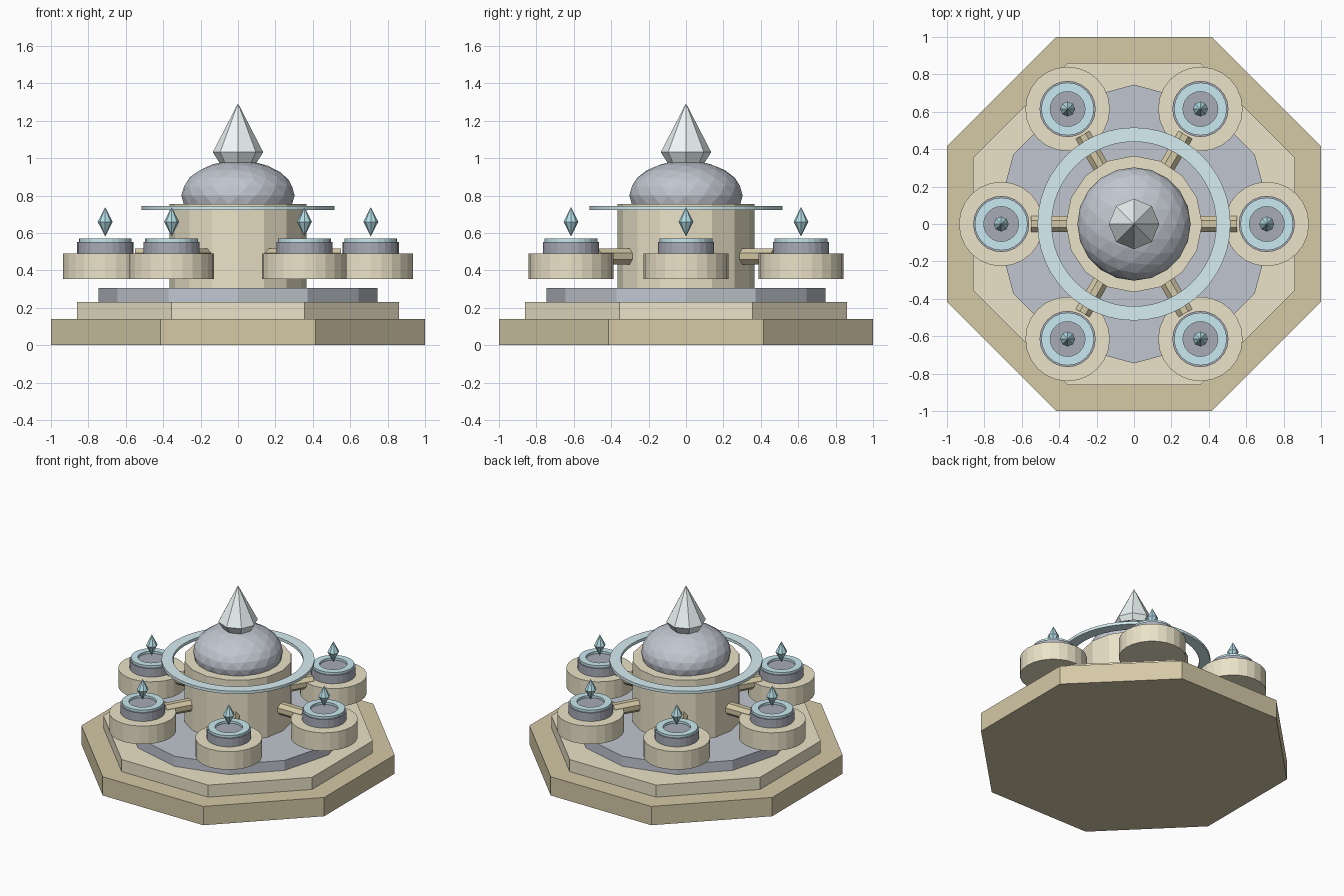
import bpy, bmesh
from math import sin, cos, pi
from mathutils import Matrix, Vector

if "Cube" in bpy.data.objects:
    bpy.data.objects.remove(bpy.data.objects["Cube"])


def mat(name, r, g, b):
    m = bpy.data.materials.new(name)
    m.diffuse_color = (r, g, b, 1)
    m.use_nodes = True
    m.node_tree.nodes["Principled BSDF"].inputs["Base Color"].default_value = m.diffuse_color
    return m


BRONZE = mat("bronze", 0.66, 0.58, 0.38)
SAND = mat("sand", 0.83, 0.77, 0.58)
SLATE = mat("slate", 0.53, 0.56, 0.62)
DARK = mat("dark_slate", 0.39, 0.41, 0.47)
CYAN = mat("cyan", 0.57, 0.81, 0.87)
PALE_CYAN = mat("pale_cyan", 0.67, 0.85, 0.88)
TEAL = mat("teal_crystal", 0.45, 0.72, 0.79)
PALE = mat("pale_crystal", 0.86, 0.94, 0.94)


def finish(name, bm, material, matrix=Matrix()):
    bmesh.ops.recalc_face_normals(bm, faces=bm.faces)
    me = bpy.data.meshes.new(name)
    bm.to_mesh(me)
    bm.free()
    me.materials.append(material)
    ob = bpy.data.objects.new(name, me)
    ob.matrix_world = matrix
    bpy.context.collection.objects.link(ob)
    return ob


def lathe(name, profile, sides, material, matrix=Matrix(), closed=False, turn=0.0):
    """Revolve (radius, z) points; closed makes a ring, otherwise ends are capped."""
    bm = bmesh.new()
    rings = []
    for r, z in profile:
        if r == 0:
            rings.append([bm.verts.new((0, 0, z))] * sides)
        else:
            angles = [turn + 2 * pi * i / sides for i in range(sides)]
            rings.append([bm.verts.new((r * cos(a), r * sin(a), z)) for a in angles])
    pairs = list(zip(rings, rings[1:]))
    if closed:
        pairs.append((rings[-1], rings[0]))
    for a, b in pairs:
        for i in range(sides):
            j = (i + 1) % sides
            bm.faces.new(list(dict.fromkeys((a[i], a[j], b[j], b[i]))))
    if not closed:
        for ring, (r, z) in ((rings[0], profile[0]), (rings[-1], profile[-1])):
            if r > 0:
                bm.faces.new(ring)
    return finish(name, bm, material, matrix)


def prism(name, r, z0, z1, sides, material, matrix=Matrix(), turn=0.0):
    return lathe(name, [(r, z0), (r, z1)], sides, material, matrix, turn=turn)


def ring(name, r0, r1, z0, z1, sides, material, matrix=Matrix()):
    return lathe(name, [(r0, z0), (r1, z0), (r1, z1), (r0, z1)], sides, material, matrix, True)


# Stepped base
flat = cos(pi / 8)
prism("base_lower", 1.0 / flat, 0, 0.14, 8, BRONZE, turn=pi / 8)
prism("base_upper", 0.86 / flat, 0.14, 0.23, 8, SAND, turn=pi / 8)
prism("floor_plate", 0.745, 0.23, 0.305, 12, SLATE)

# Central drum, dome, crystal and halo
prism("drum", 0.365, 0.305, 0.755, 16, SAND)
bm = bmesh.new()
bmesh.ops.create_icosphere(bm, subdivisions=3, radius=0.303)
finish("dome", bm, SLATE,
       Matrix.Translation((0, 0, 0.80)) @ Matrix.Diagonal((1, 1, 0.62, 1)))
lathe("main_crystal", [(0, 0.82), (0.135, 1.032), (0, 1.293)], 8, PALE)
ring("halo", 0.44, 0.516, 0.724, 0.745, 48, PALE_CYAN)

# Six satellite pods joined to the drum by round arms
for k in range(6):
    spin = Matrix.Rotation(k * pi / 3, 4, 'Z')
    at = Matrix.Translation(spin @ Vector((0.71, 0, 0)))
    n = f"_{k + 1}"
    prism("pod" + n, 0.226, 0.355, 0.49, 24, SAND, at)
    prism("pod_collar" + n, 0.15, 0.49, 0.553, 24, DARK, at)
    ring("pod_ring" + n, 0.093, 0.141, 0.545, 0.57, 24, CYAN, at)
    lathe("pod_crystal" + n, [(0, 0.582), (0.04, 0.66), (0, 0.738)], 8, TEAL, at)
    lay = Matrix.Translation((0, 0, 0.475)) @ spin @ Matrix.Rotation(pi / 2, 4, 'Y')
    prism("arm" + n, 0.046, 0.33, 0.55, 8, BRONZE, lay, turn=pi / 8)
